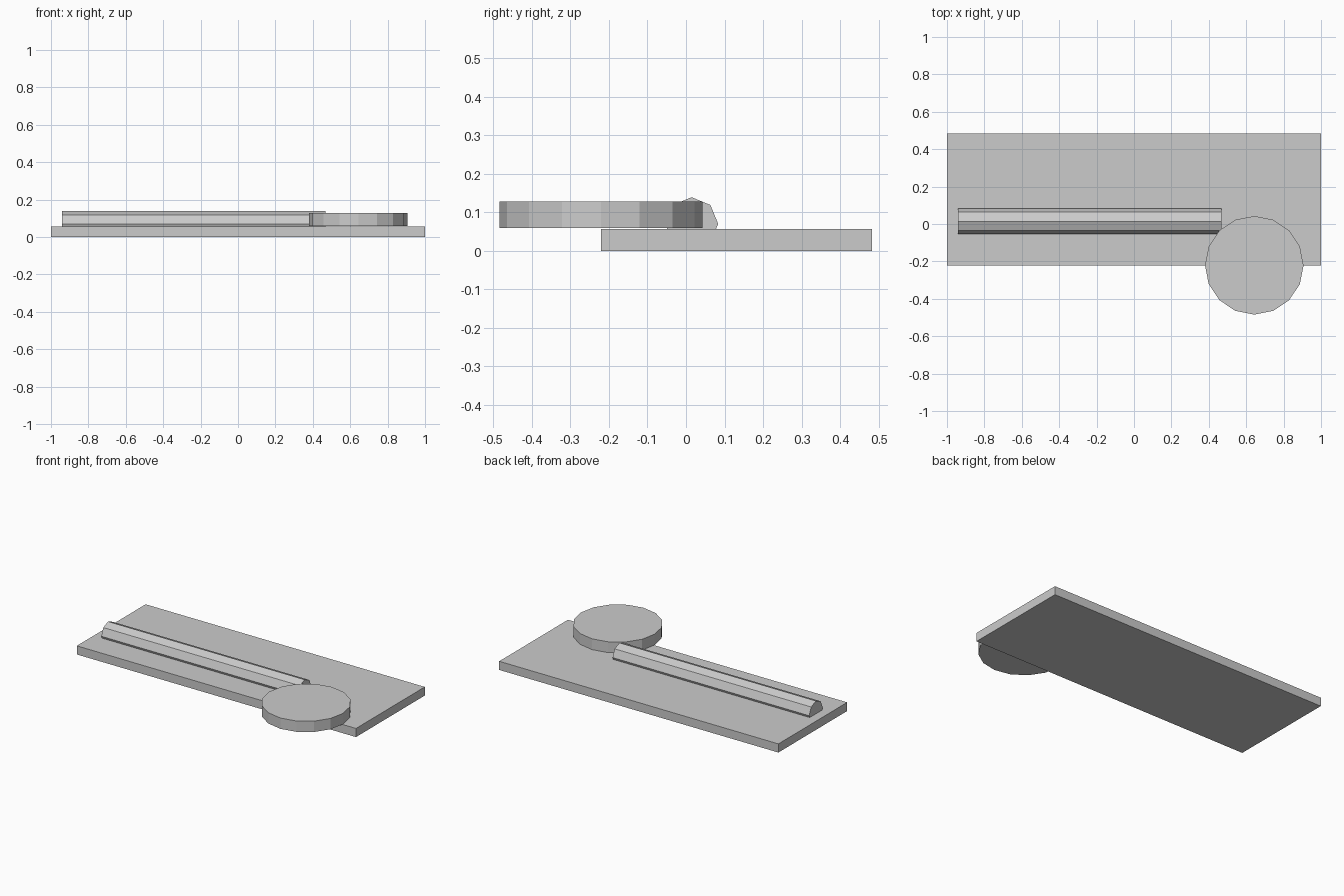
import bpy
from math import pi

if "Cube" in bpy.data.objects:
    bpy.data.objects.remove(bpy.data.objects["Cube"])


def cylinder(name, sides, radius, length, location, rotation=(0, 0, 0)):
    bpy.ops.mesh.primitive_cylinder_add(vertices=sides, radius=radius, depth=length,
                                        location=location, rotation=rotation)
    bpy.context.object.name = name
    return bpy.context.object


# flat rectangular base
bpy.ops.mesh.primitive_cube_add(size=1, location=(0, 0.131, 0.028))
base = bpy.context.object
base.name = "base_plate"
base.scale = (2.0, 0.704, 0.056)
bpy.ops.object.transform_apply(location=False, rotation=False, scale=True)

# 16-sided disc overhanging the front edge
cylinder("disc", 16, 0.2635, 0.07, (0.643, -0.221, 0.0935))

# octagonal rod half sunk in the base, one corner pointing up
cylinder("rod", 8, 0.069, 1.408, (-0.237, 0.0145, 0.07), (0, pi / 2, 0))
